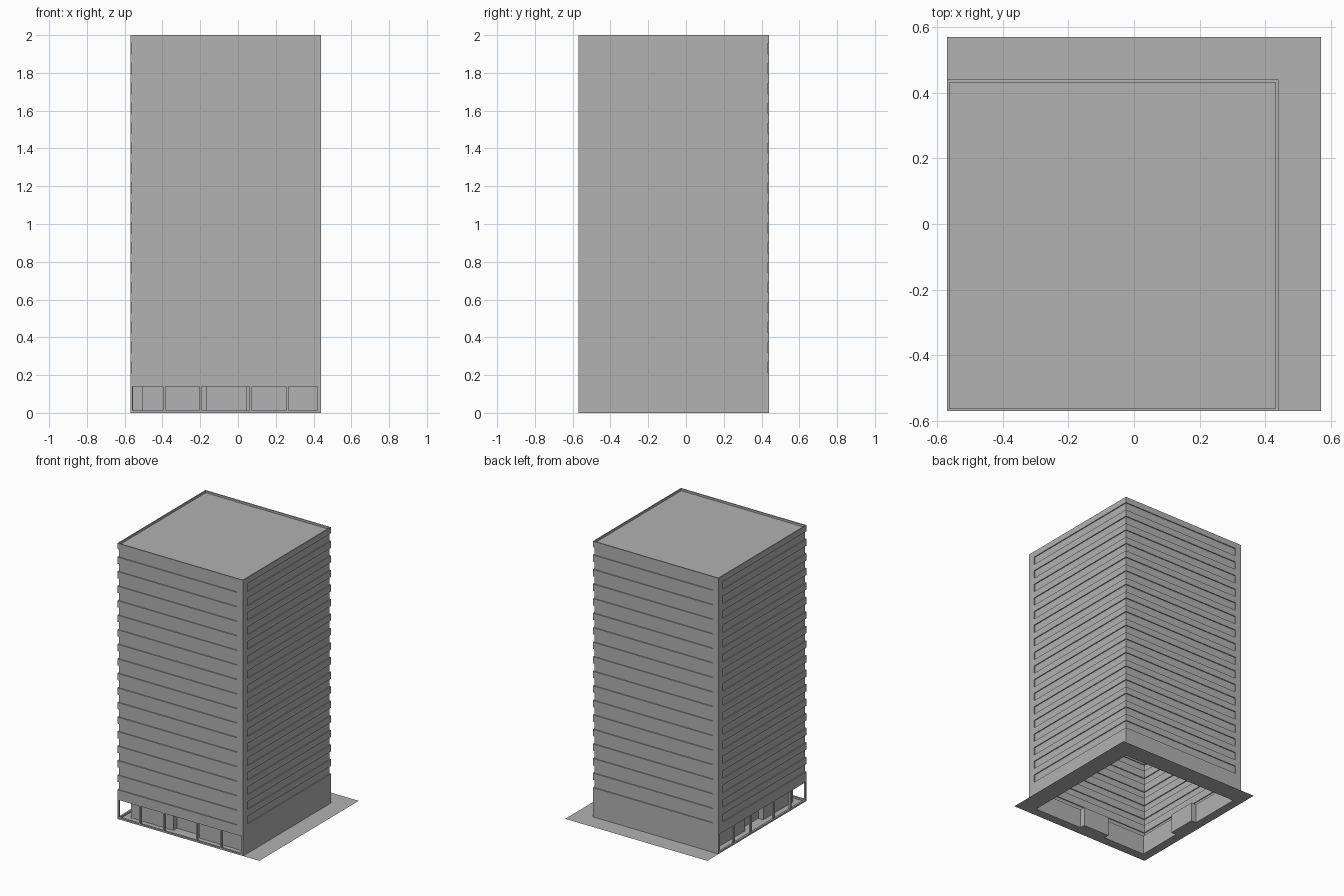
import bpy, bmesh
from mathutils import Vector

if "Cube" in bpy.data.objects:
    bpy.data.objects.remove(bpy.data.objects["Cube"], do_unlink=True)

A, B = -0.57, 0.44            # tower footprint, same in x and y
EDGE = 0.57                   # far edge of the paving
TOP, HEAD = 2.0, 0.14         # roof rim and arcade opening height
INNER = -0.505                # recessed arcade wall
POST = 0.014

grey = bpy.data.materials.new("concrete_grey")
grey.use_nodes = True
grey.diffuse_color = (0.445, 0.445, 0.445, 1)
grey.node_tree.nodes["Principled BSDF"].inputs["Base Color"].default_value = grey.diffuse_color


def finish(name, bm):
    mesh = bpy.data.meshes.new(name)
    bm.to_mesh(mesh)
    bm.free()
    mesh.materials.append(grey)
    obj = bpy.data.objects.new(name, mesh)
    bpy.context.collection.objects.link(obj)
    return obj


def box(name, lo, hi):
    bm = bmesh.new()
    bmesh.ops.create_cube(bm, size=1)
    lo, hi = Vector(lo), Vector(hi)
    for v in bm.verts:
        v.co = (lo + hi) / 2 + v.co * (hi - lo)
    return finish(name, bm)


def mirrored_box(name, lo, hi):
    # Same piece on the front and, swapped across the diagonal, on the right side
    box("front_" + name, lo, hi)
    box("side_" + name, (lo[1], lo[0], lo[2]), (hi[1], hi[0], hi[2]))


def flat(name, points, z):
    bm = bmesh.new()
    face = bm.faces.new([bm.verts.new((x, y, z)) for x, y in points])
    face.normal_update()
    if face.normal.z < 0:
        face.normal_flip()
    bmesh.ops.triangulate(bm, faces=[face])
    return finish(name, bm)


# Tower skin: stacked outlines, recessed at window bands except at two solid corners
def outline(bm, z, d=0.0, rim=0.0):
    a, b = A + rim, B - rim
    s, t = B - 0.05, A + 0.05
    pts = [(a + d, a + d), (s, a + d), (s, a), (b, a), (b, t), (b - d, t),
           (b - d, b - d), (t, b - d), (t, b), (a, b), (a, s), (a + d, s)]
    return [bm.verts.new((x, y, z)) for x, y in pts]


bm = bmesh.new()
rings = [outline(bm, HEAD)]
for floor in range(17):
    sill = 0.212 + floor * 0.1055
    head = sill + 0.057
    for z, d in ((sill, 0), (sill, 0.007), (head, 0.007), (head, 0)):
        rings.append(outline(bm, z, d))
rings += [outline(bm, TOP), outline(bm, TOP, rim=0.008), outline(bm, TOP - 0.015, rim=0.008)]
for low, high in zip(rings, rings[1:]):
    for i in range(len(low)):
        j = (i + 1) % len(low)
        bm.faces.new((low[i], low[j], high[j], high[i]))
bm.faces.new(rings[-1])
bmesh.ops.remove_doubles(bm, verts=bm.verts, dist=0.0001)
bmesh.ops.recalc_face_normals(bm, faces=bm.faces)
finish("tower_walls", bm)

# Recessed arcade wall with a door alcove on each of its two sides
half = [(B, INNER), (0.045, INNER), (0.045, INNER + 0.04),
        (-0.165, INNER + 0.04), (-0.165, INNER)]
path = half + [(INNER, INNER)] + [(y, x) for x, y in reversed(half)]
bm = bmesh.new()
for (x0, y0), (x1, y1) in zip(path, path[1:]):
    corners = ((x1, y1, 0), (x0, y0, 0), (x0, y0, HEAD), (x1, y1, HEAD))
    face = bm.faces.new([bm.verts.new(c) for c in corners])
    face.normal_flip()
bmesh.ops.remove_doubles(bm, verts=bm.verts, dist=0.0001)
finish("arcade_wall", bm)

# Arcade floor and ceiling, and paving on the other two sides
arcade = [(A, B), (A, A), (B, A)] + path
flat("arcade_floor", arcade, 0)
flat("arcade_ceiling", arcade, HEAD)
flat("paving", [(B, A), (EDGE, A), (EDGE, EDGE), (A, EDGE), (A, B), (B, B)], 0)

# Solid ground-floor walls
box("left_base_wall", (B - 0.007, A, 0), (B, B, HEAD))
box("back_base_wall", (A, B - 0.007, 0), (B, B, HEAD))

# Arcade posts, jambs and sills
middle = (A + B) / 2
for number, offset in enumerate((-0.325, -0.132, 0.132, 0.325)):
    x = middle + offset
    mirrored_box(f"post_{number}", (x - POST / 2, A, 0), (x + POST / 2, A + POST, HEAD))
mirrored_box("jamb", (B - 0.018, A, 0), (B, A + POST, HEAD))
mirrored_box("sill", (A, A, 0), (B, A + POST, 0.012))
box("corner_post", (A, A, 0), (A + 0.012, A + 0.012, HEAD))
